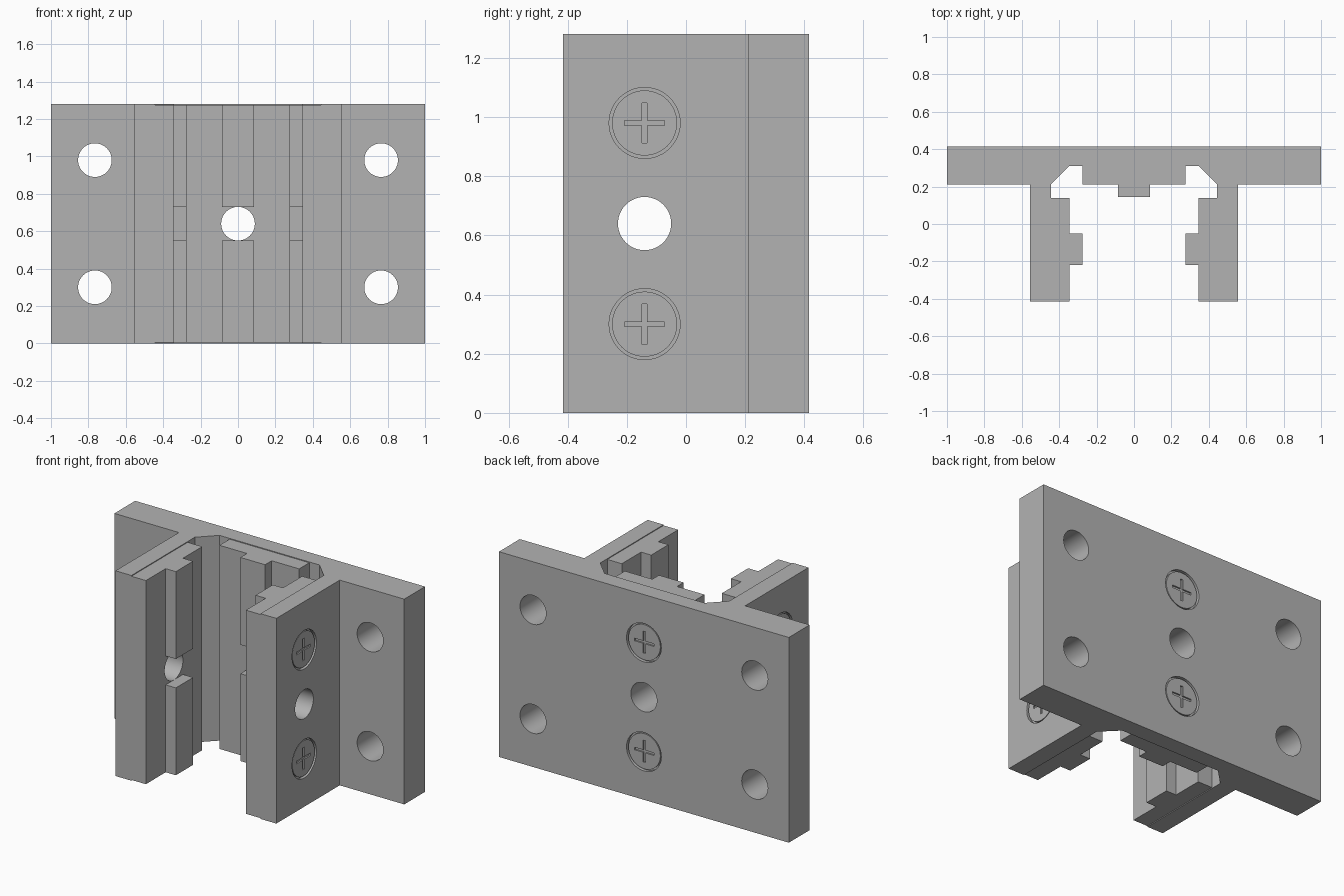
import bpy, bmesh, math
from mathutils import Matrix, Vector

cube = bpy.data.objects.get("Cube")
if cube:
    bpy.data.objects.remove(cube, do_unlink=True)

metal = bpy.data.materials.new("matte grey metal")
metal.use_nodes = True
grey = (0.45, 0.45, 0.45, 1)
metal.diffuse_color = grey
metal.node_tree.nodes["Principled BSDF"].inputs["Base Color"].default_value = grey

H = 1.28            # overall height
MID = H / 2
STEP = 0.005        # liners stop just short of the body ends
GAP = 0.09          # half height of the break in the ribs
SCREW_Z = (0.30, 0.98)
HOLE_R = 0.09


def finish(name, bm):
    bmesh.ops.recalc_face_normals(bm, faces=bm.faces)
    mesh = bpy.data.meshes.new(name)
    bm.to_mesh(mesh)
    bm.free()
    mesh.materials.append(metal)
    obj = bpy.data.objects.new(name, mesh)
    bpy.context.collection.objects.link(obj)
    return obj


def prism(name, points, z0, z1):
    """Extrude a plan outline upwards."""
    bm = bmesh.new()
    face = bm.faces.new([bm.verts.new((x, y, z0)) for x, y in points])
    ext = bmesh.ops.extrude_face_region(bm, geom=[face])
    verts = [g for g in ext["geom"] if isinstance(g, bmesh.types.BMVert)]
    bmesh.ops.translate(bm, verts=verts, vec=(0, 0, z1 - z0))
    return finish(name, bm)


def block(name, x0, x1, y0, y1, z0, z1):
    return prism(name, [(x0, y0), (x1, y0), (x1, y1), (x0, y1)], z0, z1)


def cylinder(name, centre, axis, radius, depth):
    bm = bmesh.new()
    turn = Vector(axis).to_track_quat('Z', 'Y').to_matrix().to_4x4()
    bmesh.ops.create_cone(bm, cap_ends=True, segments=48, radius1=radius,
                          radius2=radius, depth=depth,
                          matrix=Matrix.Translation(centre) @ turn)
    return finish(name, bm)


def bar(name, centre, size):
    bm = bmesh.new()
    bmesh.ops.create_cube(bm, size=1, matrix=Matrix.Translation(centre)
                          @ Matrix.Diagonal((*size, 1)))
    return finish(name, bm)


def cut(obj, cutters):
    """Subtract the cutters, then shade the round walls smoothly."""
    bpy.ops.object.select_all(action='DESELECT')
    bpy.context.view_layer.objects.active = obj
    obj.select_set(True)
    for c in cutters:
        mod = obj.modifiers.new("cut", 'BOOLEAN')
        mod.operation, mod.solver, mod.object = 'DIFFERENCE', 'EXACT', c
        bpy.ops.object.modifier_apply(modifier=mod.name)
    bpy.ops.object.shade_smooth_by_angle(angle=math.radians(30))
    for c in cutters:
        bpy.data.objects.remove(c, do_unlink=True)


# Body: flange plate with two outer leg walls and a dovetail recess
half = [(1, 0.415), (1, 0.21), (0.555, 0.21), (0.555, -0.415),
        (0.445, -0.415), (0.445, 0.21), (0.345, 0.31)]
body = prism("body", half + [(-x, y) for x, y in reversed(half)], 0, H)

# Screw seats: position on the surface and outward direction
seats = [((0, 0.415, z), (0, 1, 0)) for z in SCREW_Z]
seats += [((s * 0.555, -0.14, z), (s, 0, 0)) for s in (-1, 1) for z in SCREW_Z]

cutters = [cylinder("hole", (x, 0.3, z), (0, 1, 0), HOLE_R, 0.6)
           for x in (-0.765, 0.765) for z in SCREW_Z]
cutters.append(cylinder("hole", (0, 0.4, MID), (0, 1, 0), HOLE_R, 0.5))
cutters.append(cylinder("hole", (0, -0.14, MID), (1, 0, 0), HOLE_R, 2))
cutters += [cylinder("seat", p, n, 0.12, 0.04) for p, n in seats]
cut(body, cutters)

# Liners inside the legs and on the plate
for side, s in (("left", 1), ("right", -1)):
    liner = block(side + "_leg_liner", s * 0.345, s * 0.445, -0.415, 0.14,
                  STEP, H - STEP)
    cut(liner, [cylinder("hole", (s * 0.4, -0.14, MID), (1, 0, 0), HOLE_R, 0.4)])
plate_liner = block("plate_liner", -0.275, 0.275, 0.21, 0.31, STEP, H - STEP)
cut(plate_liner, [cylinder("hole", (0, 0.26, MID), (0, 1, 0), HOLE_R, 0.4)])

# Guide ribs, broken around the middle holes
for level, z0, z1 in (("lower", STEP, MID - GAP), ("upper", MID + GAP, H - STEP)):
    block(level + "_plate_rib", -0.085, 0.085, 0.145, 0.21, z0, z1)
    for side, s in (("left", 1), ("right", -1)):
        block(f"{level}_{side}_leg_rib", s * 0.275, s * 0.345, -0.22, -0.05, z0, z1)

# Screw heads with cross slots
for i, (p, n) in enumerate(seats):
    p, n = Vector(p), Vector(n)
    head = cylinder(f"screw_head_{i + 1}", p - n * 0.0125, n, 0.11, 0.015)
    across = Vector((abs(n.y), abs(n.x), 0))
    deep = Vector((abs(n.x), abs(n.y), 0)) * 0.028
    up = Vector((0, 0, 1))
    cut(head, [bar("slot", p, deep + across * 0.136 + up * 0.016),
               bar("slot", p, deep + across * 0.016 + up * 0.136)])
